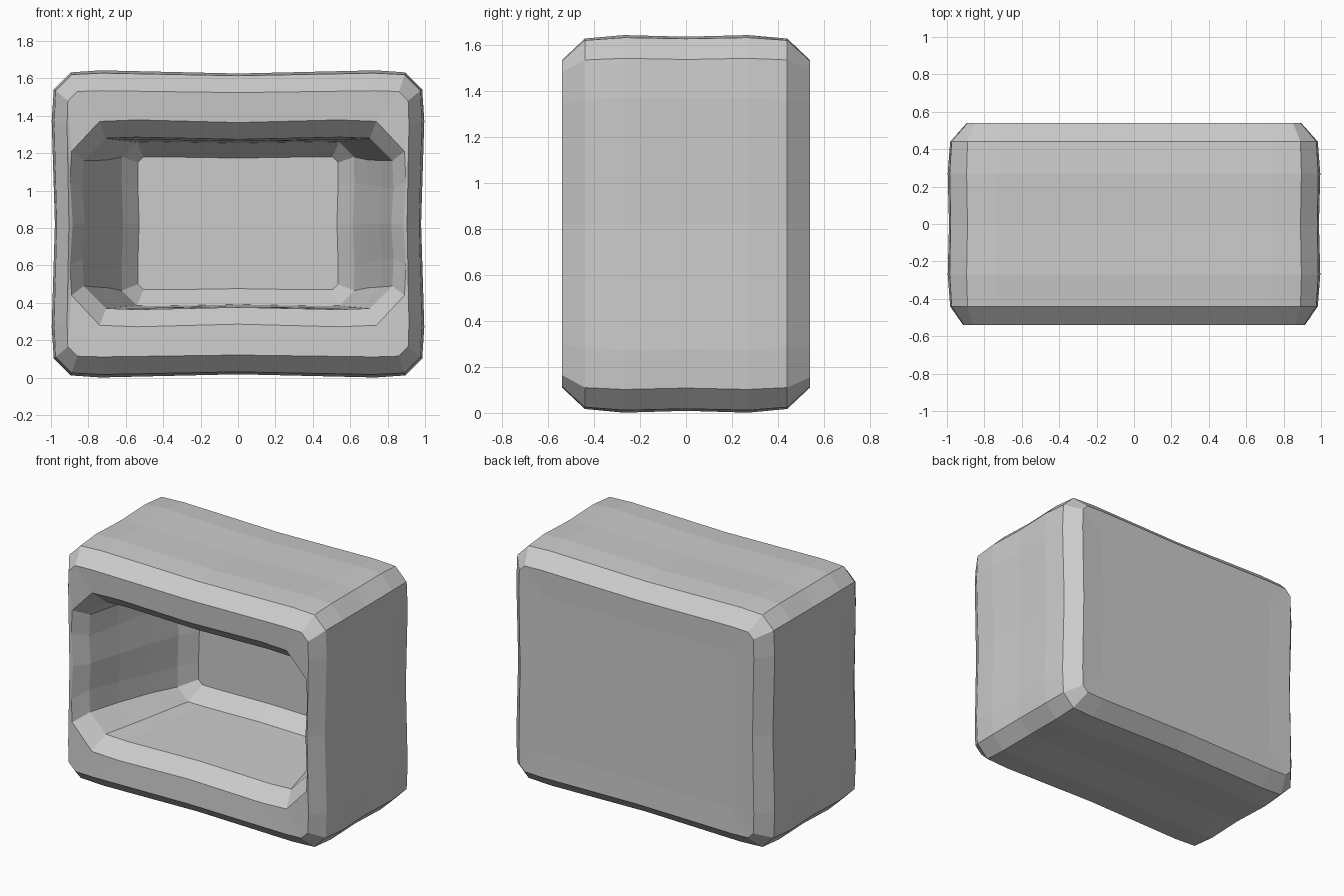
import bpy, bmesh


def ring(bm, y, hx, z0, z1, cx, cz, bx, bz, bulge):
    """Rounded rectangle section: cut corners (cx, cz) plus slight swell points (bx, bz) near them."""
    w, zc, h = hx, (z0 + z1) / 2, (z1 - z0) / 2
    g = bulge
    quarter = [(w - 0.006, 0), (w + g, h - bz), (w, h - cz), (w - cx, h), (w - bx, h + g)]
    pts = list(quarter)
    pts.append((0, h - 0.006))
    pts += [(-x, z) for x, z in reversed(quarter[1:])]
    pts.append((-w + 0.006, 0))
    pts += [(-x, -z) for x, z in quarter[1:]]
    pts.append((0, -h + 0.006))
    pts += [(x, -z) for x, z in reversed(quarter[1:])]
    return [bm.verts.new((x, y, zc + z)) for x, z in pts]


bm = bmesh.new()

# Sections from the back, along the outside, round the rim and into the cavity:
# y, half width, z bottom, z top, corner cut x/z, swell position x/z, swell
sections = [
    (0.535, 0.72, 0.28, 1.36, 0.03, 0.03, 0.15, 0.15, 0.0),
    (0.54, 0.89, 0.115, 1.53, 0.04, 0.04, 0.17, 0.17, 0.004),
    (0.44, 0.975, 0.025, 1.62, 0.085, 0.085, 0.25, 0.26, 0.008),
    (0.27, 0.985, 0.012, 1.632, 0.09, 0.09, 0.25, 0.26, 0.011),
    (0.0, 0.98, 0.018, 1.627, 0.09, 0.09, 0.25, 0.26, 0.009),
    (-0.27, 0.985, 0.012, 1.632, 0.09, 0.09, 0.25, 0.26, 0.011),
    (-0.44, 0.975, 0.025, 1.62, 0.085, 0.085, 0.25, 0.26, 0.008),
    (-0.54, 0.91, 0.115, 1.53, 0.05, 0.05, 0.18, 0.18, 0.004),
    (-0.53, 0.89, 0.28, 1.37, 0.15, 0.16, 0.35, 0.32, 0.008),
    (-0.43, 0.825, 0.37, 1.28, 0.12, 0.12, 0.28, 0.27, 0.006),
    (-0.20, 0.765, 0.375, 1.27, 0.12, 0.11, 0.26, 0.25, 0.003),
    (0.03, 0.69, 0.38, 1.265, 0.10, 0.10, 0.22, 0.23, 0.003),
    (0.23, 0.62, 0.385, 1.26, 0.08, 0.08, 0.18, 0.22, 0.002),
    (0.335, 0.535, 0.47, 1.18, 0.03, 0.03, 0.15, 0.15, 0.0),
]
rings = [ring(bm, *s) for s in sections]
for a, b in zip(rings, rings[1:]):
    n = len(a)
    for i in range(n):
        j = (i + 1) % n
        bm.faces.new((a[i], a[j], b[j], b[i]))

# Outer back panel and cavity back wall
bm.faces.new(rings[0])
bm.faces.new(rings[-1])
bmesh.ops.recalc_face_normals(bm, faces=bm.faces)

mesh = bpy.data.meshes.new("hollow_box")
bm.to_mesh(mesh)
bm.free()
box = bpy.data.objects.new("hollow_box", mesh)
bpy.context.collection.objects.link(box)
